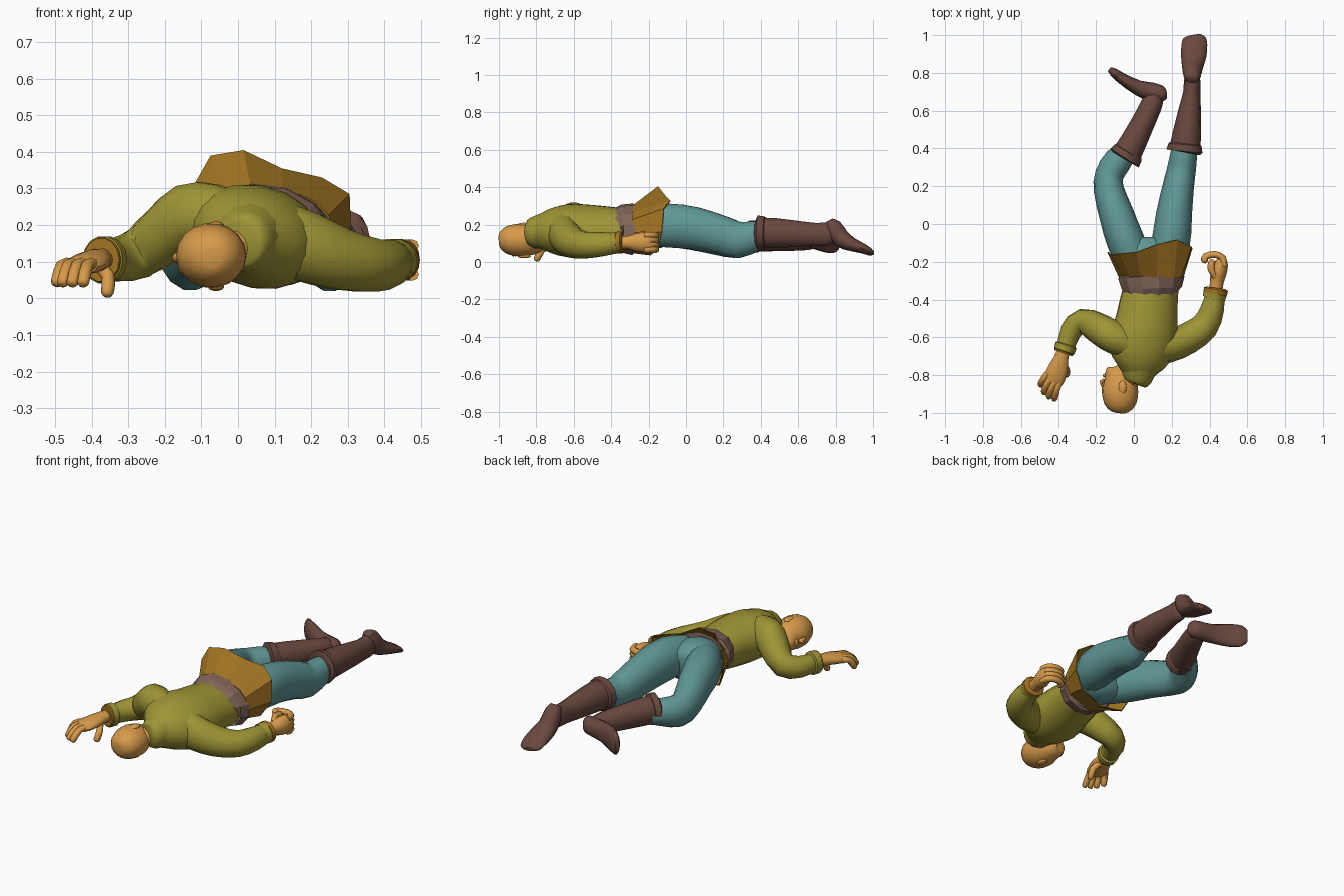
import bpy, bmesh, math
from mathutils import Vector

def mat(name, rgb):
    m = bpy.data.materials.new(name)
    m.diffuse_color = (*rgb, 1)
    return m

SKIN = mat("skin", (0.68, 0.325, 0.068))
OLIVE = mat("olive cloth", (0.345, 0.30, 0.036))
GOLD = mat("ochre leather", (0.35, 0.17, 0.016))
TEAL = mat("teal cloth", (0.115, 0.31, 0.30))
BOOT = mat("dark brown leather", (0.14, 0.065, 0.05))
BELT = mat("grey brown belt", (0.22, 0.13, 0.10))

def finish(name, bm, m, angle=50):
    bmesh.ops.recalc_face_normals(bm, faces=bm.faces)
    me = bpy.data.meshes.new(name)
    bm.to_mesh(me)
    bm.free()
    me.materials.append(m)
    ob = bpy.data.objects.new(name, me)
    bpy.context.collection.objects.link(ob)
    bpy.context.view_layer.objects.active = ob
    ob.select_set(True)
    if angle:
        bpy.ops.object.shade_smooth_by_angle(angle=math.radians(angle))
    ob.select_set(False)
    return ob

def spline(pts, steps):
    """Catmull-Rom through points that carry position and two radii."""
    out = []
    for i in range(len(pts) - 1):
        p0, p1, p2, p3 = pts[max(i - 1, 0)], pts[i], pts[i + 1], pts[min(i + 2, len(pts) - 1)]
        for s in range(steps):
            t = s / steps
            out.append([0.5 * (2 * b + (c - a) * t + (2 * a - 5 * b + 4 * c - d) * t * t
                        + (3 * b - a - 3 * c + d) * t ** 3) for a, b, c, d in zip(p0, p1, p2, p3)])
    return out + [list(pts[-1])]

def loft(name, pts, m, up=(0, 0, 1), n=14, steps=2, angle=50):
    """Closed tube of elliptical rings; each point is x, y, z, half width, half height."""
    bm = bmesh.new()
    path = spline(pts, steps)
    rings = []
    for i, p in enumerate(path):
        c = Vector(p[:3])
        t = Vector(path[min(i + 1, len(path) - 1)][:3]) - Vector(path[max(i - 1, 0)][:3])
        side = t.cross(Vector(up)).normalized()
        nor = side.cross(t).normalized()
        a, b = max(p[3], 0.003), max(p[4], 0.003)
        rings.append([bm.verts.new(c + side * a * math.cos(k * math.tau / n)
                      + nor * b * math.sin(k * math.tau / n)) for k in range(n)])
    for r, q in zip(rings, rings[1:]):
        for k in range(n):
            bm.faces.new((r[k], r[(k + 1) % n], q[(k + 1) % n], q[k]))
    bm.faces.new(rings[0])
    bm.faces.new(rings[-1])
    return finish(name, bm, m, angle)

def ball(name, loc, size, m):
    bm = bmesh.new()
    bmesh.ops.create_uvsphere(bm, u_segments=12, v_segments=8, radius=1)
    for v in bm.verts:
        v.co = Vector([c * s + l for c, s, l in zip(v.co, size, loc)])
    return finish(name, bm, m)

def finger(name, pts, r):
    body = [(*p, r, r) for p in pts]
    tip = Vector(pts[-1]) + (Vector(pts[-1]) - Vector(pts[-2])).normalized() * r * 0.7
    loft(name, body + [(*tip, r * 0.4, r * 0.4)], SKIN, n=8)

TILT = (0.3, 0, 0.95)   # the trunk is rolled toward its right

# Trunk, collar and belt
loft("tunic", [(.085, -.26, .172, .14, .105), (.092, -.33, .172, .148, .112), (.078, -.42, .17, .157, .125),
     (.065, -.53, .168, .17, .137), (.045, -.63, .168, .185, .138), (.035, -.72, .165, .155, .118),
     (.025, -.785, .155, .095, .088), (.02, -.83, .15, .06, .065)], OLIVE, TILT, 18)
loft("collar", [(.03, -.75, .165, .105, .1), (.022, -.80, .157, .085, .088), (.02, -.83, .15, .072, .078),
     (.015, -.845, .148, .05, .055)], OLIVE, TILT)
loft("belt", [(.095, -.348, .175, .15, .112), (.095, -.342, .178, .166, .126), (.092, -.283, .175, .184, .134),
     (.092, -.275, .175, .168, .12)], BELT, TILT, 12, 1, 20)

# Flared skirt with an uneven hem
hem = [(-.14, -.15, .2), (-.12, -.165, .31), (-.075, -.16, .39), (.015, -.15, .405), (.12, -.11, .355),
       (.23, -.085, .33), (.305, -.12, .285), (.31, -.13, .16), (.25, -.15, .07), (.08, -.19, .035),
       (-.08, -.2, .07)]
bm = bmesh.new()
low = [bm.verts.new(p) for p in hem]
high = []
for x, y, z in hem:
    ang = math.atan2(z - .19, x - .09)
    high.append(bm.verts.new((.092 + .17 * math.cos(ang), -.287, .175 + .128 * math.sin(ang))))
for i in range(len(hem)):
    j = (i + 1) % len(hem)
    bm.faces.new((low[i], low[j], high[j], high[i]))
skirt = finish("skirt", bm, GOLD, 0)
sol = skirt.modifiers.new("thickness", 'SOLIDIFY')
sol.thickness = 0.006

# Trousers
loft("hips", [(.09, -.27, .175, .13, .1), (.085, -.2, .185, .16, .118), (.085, -.12, .185, .15, .105),
     (.085, -.08, .18, .09, .07)], TEAL, TILT)
loft("right_leg", [(.15, -.22, .19, .08, .1), (.195, -.1, .195, .102, .12), (.212, .05, .18, .095, .115),
     (.235, .2, .142, .083, .103), (.25, .28, .118, .077, .1), (.265, .38, .14, .07, .08),
     (.27, .45, .145, .06, .06)], TEAL)
loft("left_leg", [(.03, -.22, .19, .09, .1), (-.04, -.1, .195, .1, .115), (-.092, .05, .17, .092, .11),
     (-.132, .18, .13, .08, .097), (-.13, .26, .112, .076, .092), (-.085, .335, .12, .075, .078),
     (-.03, .4, .125, .06, .06)], TEAL)

# Boots: cuff, shaft and foot
def boot(side, cuff, shaft, foot, up):
    loft(side + "_boot_cuff", cuff, BOOT, steps=1, angle=35)
    loft(side + "_boot_shaft", shaft, BOOT)
    loft(side + "_boot_foot", foot, BOOT, up)

boot("right",
     [(.266, .38, .155, .082, .08), (.267, .385, .155, .096, .096), (.27, .42, .155, .088, .09),
      (.271, .43, .155, .075, .078)],
     [(.27, .4, .155, .082, .084), (.28, .48, .155, .075, .081), (.295, .6, .15, .06, .071),
      (.306, .7, .147, .045, .063), (.308, .76, .15, .044, .064), (.308, .79, .155, .03, .04)],
     [(.307, .765, .222, .03, .02), (.308, .785, .19, .046, .047), (.31, .83, .125, .056, .05),
      (.316, .89, .093, .067, .037), (.32, .95, .07, .068, .027), (.32, .985, .053, .06, .02),
      (.318, 1.0, .048, .035, .011)], (0, .5, .86))
boot("left",
     [(-.052, .345, .135, .08, .078), (-.049, .35, .135, .09, .09), (-.03, .378, .135, .083, .085),
      (-.025, .388, .135, .07, .07)],
     [(-.04, .365, .135, .077, .08), (0, .44, .132, .07, .077), (.045, .53, .127, .063, .07),
      (.088, .62, .122, .058, .062), (.105, .67, .12, .053, .054), (.115, .7, .12, .04, .042)],
     [(.174, .688, .12, .02, .03), (.15, .688, .12, .043, .05), (.09, .70, .118, .05, .052),
      (.02, .722, .118, .04, .06), (-.06, .768, .118, .03, .072), (-.108, .803, .118, .023, .064),
      (-.13, .82, .118, .012, .038)], (0, 0, 1))

# Sleeves and cuffs
loft("left_sleeve", [(.0, -.64, .2, .085, .085), (-.075, -.615, .222, .085, .092), (-.135, -.585, .222, .086, .092),
     (-.2, -.545, .175, .08, .08), (-.275, -.515, .12, .066, .07), (-.335, -.57, .105, .058, .06),
     (-.365, -.665, .105, .048, .052)], OLIVE)
loft("left_cuff", [(-.358, -.635, .105, .05, .052), (-.36, -.642, .105, .06, .066),
     (-.37, -.672, .105, .058, .066), (-.372, -.678, .105, .05, .058)], OLIVE, steps=1, angle=35)
loft("left_cuff_lining", [(-.371, -.675, .105, .054, .062), (-.374, -.684, .105, .052, .06)], GOLD, steps=1)
loft("right_sleeve", [(.09, -.65, .175, .09, .1), (.18, -.65, .142, .085, .098), (.285, -.605, .105, .083, .085),
     (.375, -.54, .09, .074, .073), (.415, -.45, .095, .062, .066), (.43, -.37, .1, .05, .055)], OLIVE)
loft("right_cuff", [(.42, -.4, .1, .05, .05), (.422, -.395, .1, .06, .058), (.43, -.365, .103, .062, .06),
     (.431, -.36, .103, .05, .05)], OLIVE, steps=1, angle=35)
loft("right_cuff_lining", [(.43, -.368, .103, .063, .06), (.434, -.345, .104, .064, .06),
     (.435, -.338, .104, .05, .05)], GOLD, steps=1, angle=35)

# Left hand: open, fingers drooping to the ground
loft("left_palm", [(-.372, -.66, .105, .036, .032), (-.385, -.71, .105, .04, .031), (-.4, -.76, .1, .054, .03),
     (-.42, -.815, .092, .058, .027), (-.43, -.845, .086, .048, .02)], SKIN)
for i, (bx, by, tx, ty) in enumerate([(-.458, -.79, -.495, -.85), (-.441, -.81, -.478, -.89),
                                      (-.418, -.825, -.452, -.913), (-.392, -.828, -.423, -.924)]):
    finger("left_finger_%d" % (i + 1), [(bx, by, .092), ((bx + tx) / 2 - .004, (by + ty) / 2, .09),
           (tx, ty, .045)], .0175)
finger("left_thumb", [(-.38, -.735, .09), (-.355, -.772, .06), (-.357, -.797, .016)], .018)

# Right hand: loosely curled, fingers stacked in height
loft("right_palm", [(.432, -.36, .103, .036, .036), (.438, -.31, .104, .036, .036), (.448, -.26, .105, .042, .051),
     (.462, -.21, .105, .036, .054), (.466, -.185, .105, .024, .046)], SKIN)
for i, z in enumerate((.066, .092, .118, .143)):
    finger("right_finger_%d" % (i + 1), [(.476, -.225, z), (.47, -.18, z), (.428, -.161, z),
           (.378, -.172, z), (.374, -.195, z)], .018)
finger("right_thumb", [(.432, -.28, .13), (.408, -.24, .145), (.412, -.2, .14)], .018)

# Head turned to its side, face toward -x, crown toward -y
loft("head", [(-.068, -1.0, .112, .025, .025), (-.068, -.988, .113, .055, .052), (-.07, -.95, .116, .085, .078),
     (-.073, -.89, .117, .096, .089), (-.076, -.84, .115, .09, .083), (-.092, -.795, .11, .072, .067),
     (-.11, -.767, .105, .047, .047), (-.112, -.758, .104, .025, .025)], SKIN, n=18)
loft("neck", [(-.07, -.86, .115, .055, .055), (-.03, -.82, .13, .058, .058), (.03, -.77, .155, .06, .06)], SKIN)
loft("nose", [(-.155, -.885, .113, .008, .009), (-.162, -.855, .112, .011, .013), (-.168, -.835, .111, .013, .016),
     (-.155, -.824, .111, .008, .012)], SKIN, n=8)
ball("brow", (-.155, -.892, .114), (.011, .012, .045), SKIN)
ball("lips", (-.154, -.802, .109), (.01, .01, .024), SKIN)
for s, nm in ((1, "left_ear"), (-1, "right_ear")):
    ball(nm, (-.06, -.865, .115 + s * .084), (.022, .036, .011), SKIN)
